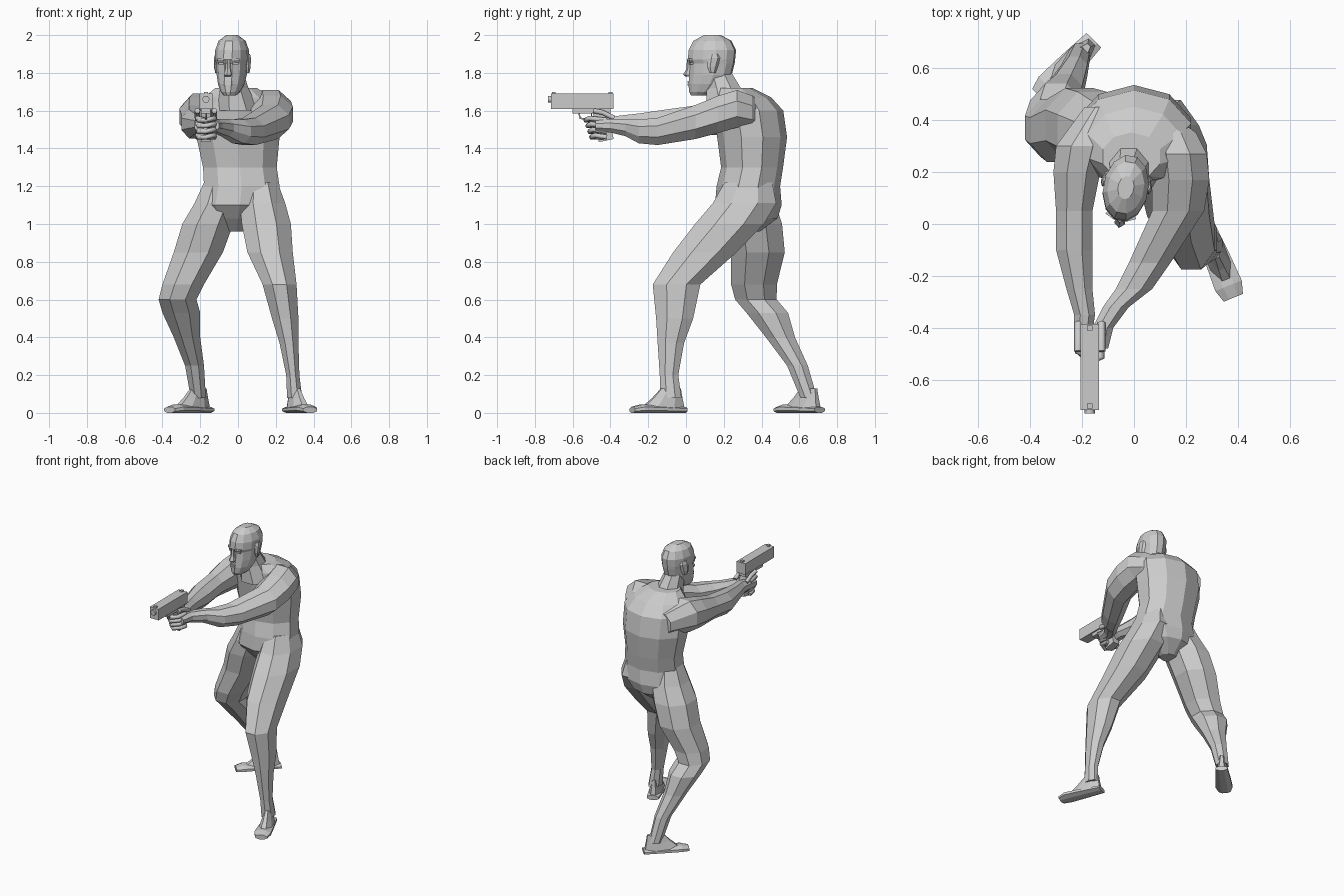
import bpy, bmesh, math
from mathutils import Matrix, Vector

cube = bpy.data.objects.get("Cube")
if cube:
    bpy.data.objects.remove(cube, do_unlink=True)

GREY = (0.6, 0.6, 0.6, 1)
grey = bpy.data.materials.new("plain grey")
grey.use_nodes = True
grey.diffuse_color = GREY
grey.node_tree.nodes["Principled BSDF"].inputs["Base Color"].default_value = GREY


def placed(position, turn):
    """Matrix that moves a part and turns it about the vertical, in degrees."""
    return Matrix.Translation(position) @ Matrix.Rotation(math.radians(turn), 4, "Z")


def finish(name, bm, matrix):
    bmesh.ops.recalc_face_normals(bm, faces=bm.faces)
    mesh = bpy.data.meshes.new(name)
    bm.to_mesh(mesh)
    bm.free()
    mesh.materials.append(grey)
    part = bpy.data.objects.new(name, mesh)
    part.matrix_world = matrix
    bpy.context.collection.objects.link(part)


def loft(name, rings, depth=1, sides=8, level=False, matrix=Matrix()):
    """Skin rings given as (x, y, z, half width); depth is their other half size
    relative to the width. Rings lie flat, or stand facing y when level is set."""
    bm = bmesh.new()
    loops = []
    edge = math.cos(math.pi / sides)
    for x, y, z, radius in rings:
        loop = []
        for i in range(sides):
            angle = math.tau * (i + 0.5) / sides
            across = radius * math.cos(angle) / edge
            along = radius * depth * math.sin(angle) / edge
            offset = Vector((across, 0, along) if level else (across, along, 0))
            loop.append(bm.verts.new(Vector((x, y, z)) + offset))
        loops.append(loop)
    for lower, upper in zip(loops, loops[1:]):
        for i in range(sides):
            j = (i + 1) % sides
            bm.faces.new((lower[i], lower[j], upper[j], upper[i]))
    bm.faces.new(loops[0])
    bm.faces.new(loops[-1])
    finish(name, bm, matrix)


def box(name, centre, size, tilt=0, matrix=Matrix()):
    bm = bmesh.new()
    bmesh.ops.create_cube(bm, size=1)
    bmesh.ops.scale(bm, vec=size, verts=bm.verts)
    finish(name, bm, matrix @ Matrix.Translation(centre) @ Matrix.Rotation(tilt, 4, "X"))


def tube(name, points, radius, closed=False):
    curve = bpy.data.curves.new(name, "CURVE")
    curve.dimensions = "3D"
    curve.bevel_depth = radius
    curve.bevel_resolution = 1
    curve.use_fill_caps = True
    line = curve.splines.new("POLY")
    line.points.add(len(points) - 1)
    line.use_cyclic_u = closed
    for point, position in zip(line.points, points):
        point.co = (*position, 1)
    path = bpy.data.objects.new(name + " path", curve)
    mesh = bpy.data.meshes.new_from_object(path)
    bm = bmesh.new()
    bm.from_mesh(mesh)
    bpy.data.objects.remove(path)
    bpy.data.meshes.remove(mesh)
    finish(name, bm, Matrix())


# Torso and neck
loft("torso", [
    (-0.01, 0.34, 0.96, 0.06), (0, 0.35, 1.03, 0.16), (0.01, 0.33, 1.1, 0.21),
    (0.02, 0.33, 1.2, 0.2), (0.01, 0.35, 1.3, 0.195), (0, 0.35, 1.46, 0.22),
    (0, 0.33, 1.6, 0.22), (0, 0.3, 1.67, 0.18), (-0.01, 0.26, 1.72, 0.11),
], depth=0.8, sides=10)
loft("neck", [(0, 0.24, 1.6, 0.11), (-0.02, 0.2, 1.72, 0.075), (-0.03, 0.17, 1.8, 0.06)], depth=1.2)

# Legs: the left one forward, the right one back
loft("left_leg", [
    (0.12, 0.33, 1.22, 0.09), (0.13, 0.31, 1.11, 0.12), (0.15, 0.23, 1, 0.13),
    (0.17, 0.1, 0.85, 0.12), (0.22, -0.05, 0.68, 0.09), (0.25, -0.06, 0.5, 0.07),
    (0.27, -0.08, 0.37, 0.05), (0.29, -0.09, 0.2, 0.035), (0.3, -0.08, 0.08, 0.04),
], depth=1.4)
loft("right_leg", [
    (-0.09, 0.33, 1.22, 0.09), (-0.11, 0.34, 1.11, 0.12), (-0.16, 0.36, 1, 0.135),
    (-0.21, 0.38, 0.85, 0.13), (-0.29, 0.36, 0.68, 0.11), (-0.32, 0.37, 0.6, 0.1),
    (-0.3, 0.43, 0.53, 0.1), (-0.27, 0.5, 0.4, 0.07), (-0.23, 0.59, 0.25, 0.05),
    (-0.21, 0.65, 0.08, 0.04),
], depth=1.1)

# Feet: a flat sole broad at the toes, and an instep rising to the ankle
for side, ankle, turn in (("left", (0.3, -0.08, 0), 22), ("right", (-0.21, 0.65, 0), -44)):
    foot = placed(ankle, turn)
    loft(side + "_sole", [(0, -0.22, 0.016, 0.04), (0, -0.17, 0.022, 0.055),
                          (0, -0.06, 0.02, 0.05), (0, 0.08, 0.016, 0.04)],
         depth=0.4, level=True, matrix=foot)
    loft(side + "_instep", [(0, -0.05, 0.02, 0.045), (0, -0.02, 0.08, 0.03), (0, 0, 0.13, 0.02)],
         depth=2.7, matrix=foot)

# Arms reaching forward, palms included
loft("left_arm", [
    (0.08, 0.42, 1.56, 0.07), (0.14, 0.35, 1.59, 0.1), (0.17, 0.27, 1.61, 0.11),
    (0.18, 0.17, 1.58, 0.11), (0.17, 0.05, 1.54, 0.1), (0.06, -0.15, 1.49, 0.08),
    (0, -0.25, 1.49, 0.07), (-0.07, -0.32, 1.51, 0.05), (-0.12, -0.4, 1.52, 0.04),
    (-0.13, -0.48, 1.52, 0.03),
], depth=0.9, level=True)
loft("right_arm", [
    (-0.12, 0.45, 1.55, 0.07), (-0.2, 0.3, 1.58, 0.1), (-0.22, 0.2, 1.57, 0.09),
    (-0.23, 0.05, 1.55, 0.07), (-0.23, -0.1, 1.53, 0.07), (-0.21, -0.25, 1.53, 0.05),
    (-0.19, -0.35, 1.53, 0.04), (-0.2, -0.48, 1.52, 0.03),
], depth=1.1, level=True)

# Pistol, pointing forward
aim = -0.17
box("pistol_slide", (aim, -0.55, 1.65), (0.07, 0.33, 0.08))
box("pistol_frame", (aim, -0.5, 1.6), (0.05, 0.2, 0.03))
box("pistol_grip", (aim, -0.44, 1.53), (0.05, 0.08, 0.18), tilt=0.2)
tube("pistol_barrel", [(aim, -0.7, 1.66), (aim, -0.73, 1.66)], 0.02)
for y in (-0.7, -0.4):
    box("sight", (aim, y, 1.695), (0.02, 0.02, 0.01))
tube("trigger_guard", [(aim, -0.5, 1.6), (aim, -0.57, 1.6), (aim, -0.56, 1.56), (aim, -0.5, 1.55)],
     0.006, closed=True)

# Fingers of both hands wrapped around the grip, thumbs along its top
for hand, side in (("right", -1), ("left", 1)):
    near, far = aim + side * 0.045, aim - side * 0.04
    for i in range(4):
        z = 1.56 - 0.03 * i
        tip = -0.52 + 0.01 * (i - side)
        tube(hand + "_finger", [(near, -0.42, z - 0.01), (near, tip + 0.02, z), (aim, tip, z - 0.01),
                                (far, tip + 0.04, z - 0.01)], 0.014)
    tube(hand + "_thumb", [(near, -0.38, 1.56), (near, -0.44, 1.59), (near, -0.49, 1.6)], 0.015)

# Head, turned a little towards the aim
head = placed((-0.033, 0.13, 0), -10) @ Matrix.Translation((0, -0.13, 0))
loft("head", [
    (0, 0.07, 1.68, 0.03), (0, 0.09, 1.7, 0.05), (0, 0.11, 1.74, 0.066),
    (0, 0.13, 1.79, 0.076), (0, 0.14, 1.85, 0.08), (0, 0.135, 1.87, 0.085),
    (0, 0.14, 1.92, 0.085), (0, 0.14, 1.97, 0.068), (0, 0.14, 2, 0.03),
], depth=1.45, sides=12, matrix=head)
loft("nose", [(0, 0.02, 1.78, 0.015), (0, 0.015, 1.79, 0.02), (0, 0.02, 1.82, 0.013), (0, 0.02, 1.87, 0.01)],
     depth=1.4, sides=6, matrix=head)
for z in (1.738, 1.753):
    box("lip", (0, 0.02, z), (0.04, 0.02, 0.01), matrix=head)
for side in (-1, 1):
    # Eye and brow follow the curve of the face
    socket = head @ placed((side * 0.035, 0.033, 1.85), side * 25)
    box("eye", (0, 0, 0), (0.03, 0.02, 0.012), matrix=socket)
    box("brow", (0, 0, 0.02), (0.04, 0.03, 0.012), matrix=socket)
    # Ear leaning outwards behind the jaw
    loft("ear", [(0, 0, -0.05, 0.007), (0, 0, -0.02, 0.012), (0, 0.01, 0.03, 0.015), (0, 0.01, 0.05, 0.01)],
         depth=2, sides=6, matrix=head @ placed((side * 0.083, 0.155, 1.85), side * 17))
